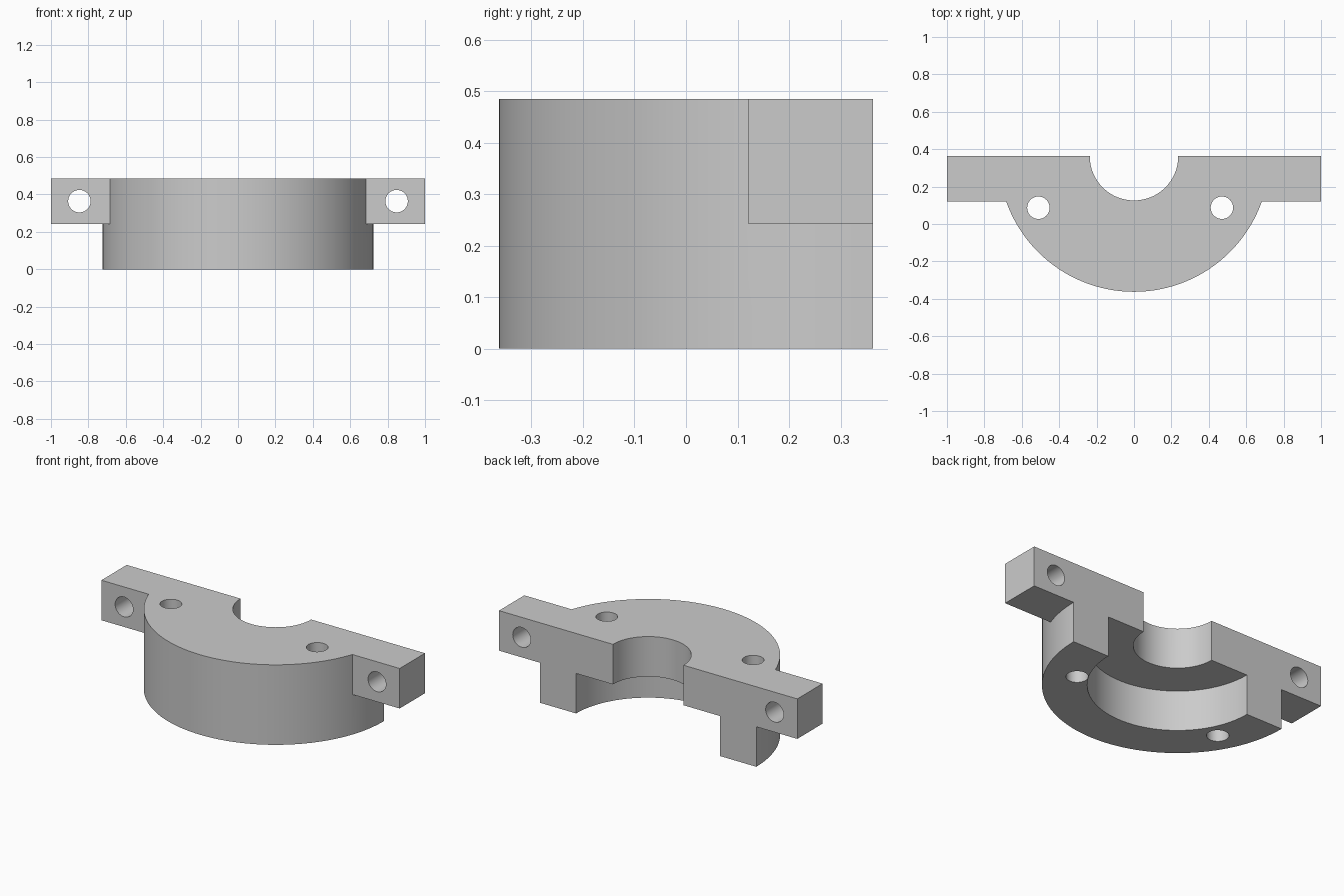
import bpy
import math

if "Cube" in bpy.data.objects:
    bpy.data.objects.remove(bpy.data.objects["Cube"], do_unlink=True)

# Main sizes
HEIGHT, MID = 0.485, 0.2425
BACK = 0.3625            # flat split face, also the axis of the arcs
OUTER, RECESS, BORE = 0.725, 0.483, 0.2365
HOLE = 0.06

grey = bpy.data.materials.new("plain grey")
grey.use_nodes = True
colour = (0.6, 0.6, 0.6, 1)
grey.diffuse_color = colour
grey.node_tree.nodes["Principled BSDF"].inputs["Base Color"].default_value = colour


def cylinder(name, radius, x, y, z0, z1, sides=128):
    bpy.ops.mesh.primitive_cylinder_add(vertices=sides, radius=radius, depth=z1 - z0,
                                        location=(x, y, (z0 + z1) / 2))
    bpy.context.object.name = name
    return bpy.context.object


def box(name, low, high):
    bpy.ops.mesh.primitive_cube_add(size=1, location=[(a + b) / 2 for a, b in zip(low, high)])
    obj = bpy.context.object
    obj.name = name
    obj.scale = [b - a for a, b in zip(low, high)]
    bpy.ops.object.transform_apply(location=False, rotation=False, scale=True)
    return obj


def combine(target, tool, operation):
    tool.hide_render = True
    mod = target.modifiers.new(tool.name, 'BOOLEAN')
    mod.operation, mod.solver, mod.object = operation, 'EXACT', tool
    bpy.context.view_layer.objects.active = target
    bpy.ops.object.modifier_apply(modifier=mod.name)
    bpy.data.objects.remove(tool, do_unlink=True)


# Half-round body with a bar forming the two ears
body = cylinder("half_clamp_collar", OUTER, 0, BACK, 0, HEIGHT)
body.data.materials.append(grey)
combine(body, box("split_cutter", (-2, BACK, -1), (2, 2, 1)), 'DIFFERENCE')
combine(body, box("ear_bar", (-1, 0.12, MID), (1, BACK, HEIGHT)), 'UNION')

# Shaft bore and wider recess underneath
combine(body, cylinder("bore_cutter", BORE, 0, BACK, -0.2, 0.8), 'DIFFERENCE')
combine(body, cylinder("recess_cutter", RECESS, 0, BACK, -0.2, MID), 'DIFFERENCE')

# Vertical mounting holes
for x in (-0.511, 0.47):
    combine(body, cylinder("mount_hole", HOLE, x, 0.087, -0.2, 0.8, 48), 'DIFFERENCE')

# Clamp bolt holes through the ears
for side in (-1, 1):
    cutter = cylinder("bolt_hole", HOLE, side * 0.848, 0.24, -0.5, 0.5, 48)
    cutter.location.z = 0.364
    cutter.rotation_euler.x = math.pi / 2
    combine(body, cutter, 'DIFFERENCE')

# Smooth arcs with crisp edges
bpy.ops.object.select_all(action='DESELECT')
body.select_set(True)
bpy.context.view_layer.objects.active = body
bpy.ops.object.shade_smooth_by_angle(angle=math.radians(30))
